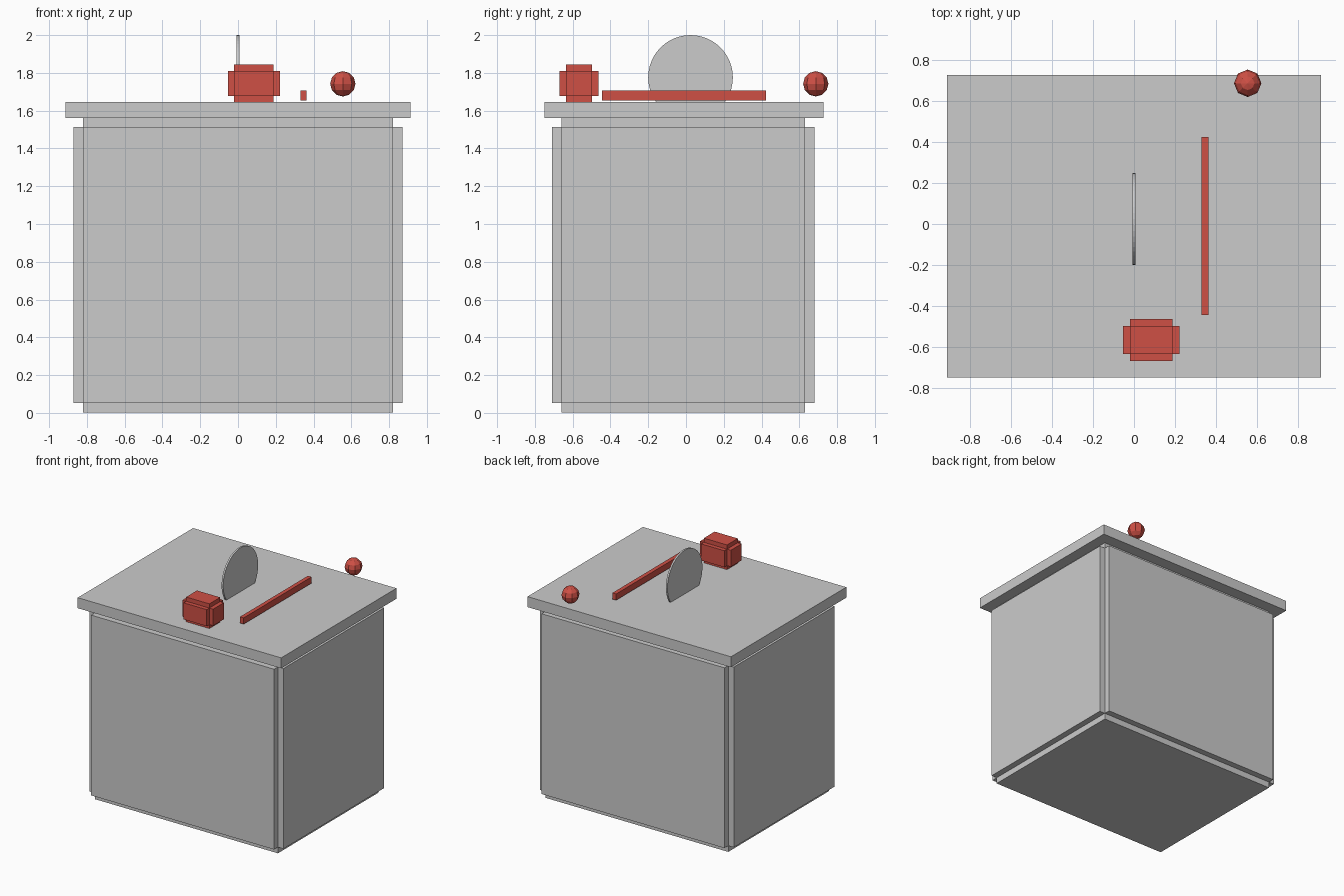
import bpy, bmesh, math
from mathutils import Matrix, Vector

if "Cube" in bpy.data.objects:
    bpy.data.objects.remove(bpy.data.objects["Cube"])


def finish(bm, name, mat=None):
    bmesh.ops.recalc_face_normals(bm, faces=bm.faces[:])
    me = bpy.data.meshes.new(name)
    bm.to_mesh(me)
    bm.free()
    ob = bpy.data.objects.new(name, me)
    bpy.context.collection.objects.link(ob)
    if mat:
        me.materials.append(mat)
    return ob


def box(name, lo, hi, mat=None, panel=0.0):
    """Box from corner to corner; panel pushes every face out, leaving notched edges."""
    lo, hi = Vector(lo), Vector(hi)
    bm = bmesh.new()
    bmesh.ops.create_cube(bm, size=1)
    for v in bm.verts:
        v.co = (lo + hi) / 2 + v.co * (hi - lo)
    if panel:
        faces = bm.faces[:]
        for f in faces:
            n = f.normal.copy()
            if n.length < 0.5:
                f.normal_update()
                n = f.normal.copy()
            out = bmesh.ops.extrude_face_region(bm, geom=[f], use_keep_orig=False)
            for v in (g for g in out["geom"] if isinstance(g, bmesh.types.BMVert)):
                v.co += n * panel
            if f.is_valid:
                bm.faces.remove(f)
    return finish(bm, name, mat)


red = bpy.data.materials.new("red")
red.diffuse_color = (0.62, 0.08, 0.06, 1)
red.use_nodes = True
red.node_tree.nodes["Principled BSDF"].inputs["Base Color"].default_value = red.diffuse_color

# Cabinet with raised panels, and the table top
box("cabinet", (-0.82, -0.66, 0.052), (0.82, 0.63, 1.513), panel=0.05)
box("table_top", (-0.912, -0.75, 1.56), (0.912, 0.727, 1.645))

# Saw blade, partly sunk into the table
bm = bmesh.new()
bmesh.ops.create_cone(bm, cap_ends=True, segments=48, radius1=0.224, radius2=0.224, depth=0.014,
                      matrix=Matrix.Translation((0, 0.024, 1.776)) @ Matrix.Rotation(math.pi / 2, 4, 'Y'))
finish(bm, "saw_blade")

# Red fence, control box and knob
box("fence", (0.33, -0.445, 1.655), (0.363, 0.424, 1.706), red)
box("control_box", (-0.02, -0.635, 1.677), (0.188, -0.497, 1.811), red, panel=0.034)
bm = bmesh.new()
bmesh.ops.create_uvsphere(bm, u_segments=8, v_segments=6, radius=0.067,
                          matrix=Matrix.Translation((0.555, 0.687, 1.742)))
finish(bm, "knob", red)
